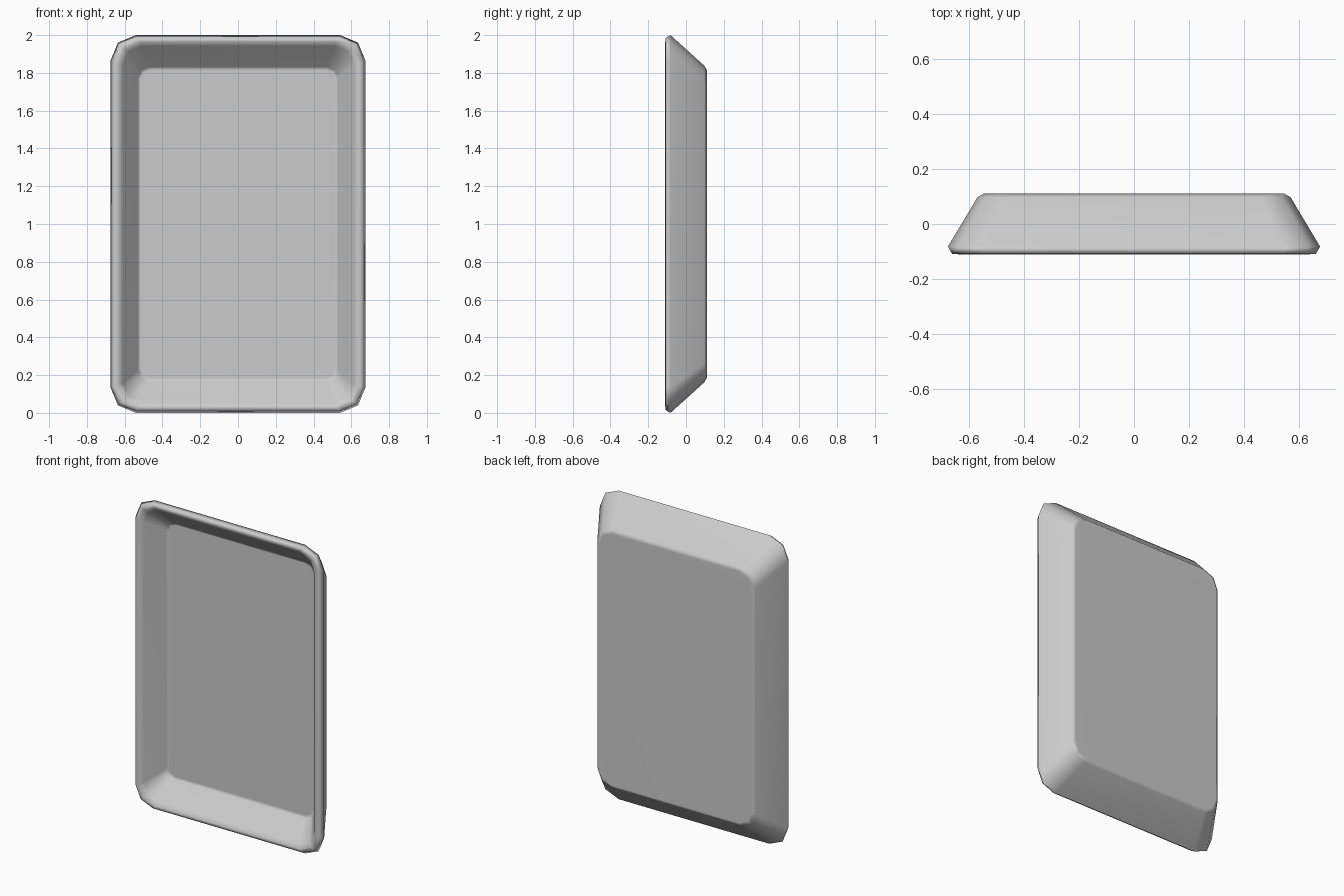
import bpy, bmesh
from math import cos, sin, pi

if "Cube" in bpy.data.objects:
    bpy.data.objects.remove(bpy.data.objects["Cube"], do_unlink=True)

metal = bpy.data.materials.new("light_grey")
metal.use_nodes = True
GREY = (0.6, 0.6, 0.6, 1)
metal.diffuse_color = GREY
metal.node_tree.nodes["Principled BSDF"].inputs["Base Color"].default_value = GREY


def ring(bm, half_x, half_z, radius, y):
    """Rounded rectangle with two segments on each corner."""
    verts = []
    for corner, (sx, sz) in enumerate([(1, 1), (-1, 1), (-1, -1), (1, -1)]):
        for step in range(3):
            a = (corner + step / 2) * pi / 2
            verts.append(bm.verts.new((sx * (half_x - radius) + radius * cos(a), y,
                                       1 + sz * (half_z - radius) + radius * sin(a))))
    return verts


# Tray section from the back panel, around the rim, to the inner floor
sections = [
    (0.545, 0.815, 0.09, 0.11),
    (0.568, 0.838, 0.105, 0.097),
    (0.675, 1.0, 0.135, -0.082),
    (0.66, 0.985, 0.125, -0.108),
    (0.635, 0.965, 0.115, -0.11),
    (0.61, 0.943, 0.10, -0.092),
    (0.53, 0.832, 0.06, 0.022),
    (0.515, 0.815, 0.05, 0.03),
]

bm = bmesh.new()
rings = [ring(bm, *s) for s in sections]
for a, b in zip(rings, rings[1:]):
    for i in range(len(a)):
        j = (i + 1) % len(a)
        bm.faces.new((a[i], a[j], b[j], b[i]))
bm.faces.new(rings[0])
bm.faces.new(rings[-1])
bmesh.ops.recalc_face_normals(bm, faces=bm.faces)
for f in bm.faces:
    f.smooth = True
mesh = bpy.data.meshes.new("tray")
bm.to_mesh(mesh)
bm.free()
mesh.materials.append(metal)
tray = bpy.data.objects.new("tray", mesh)
bpy.context.collection.objects.link(tray)

# Keep the broad panels flat while their edges blend softly
tray.modifiers.new("flat_panels", 'WEIGHTED_NORMAL')
